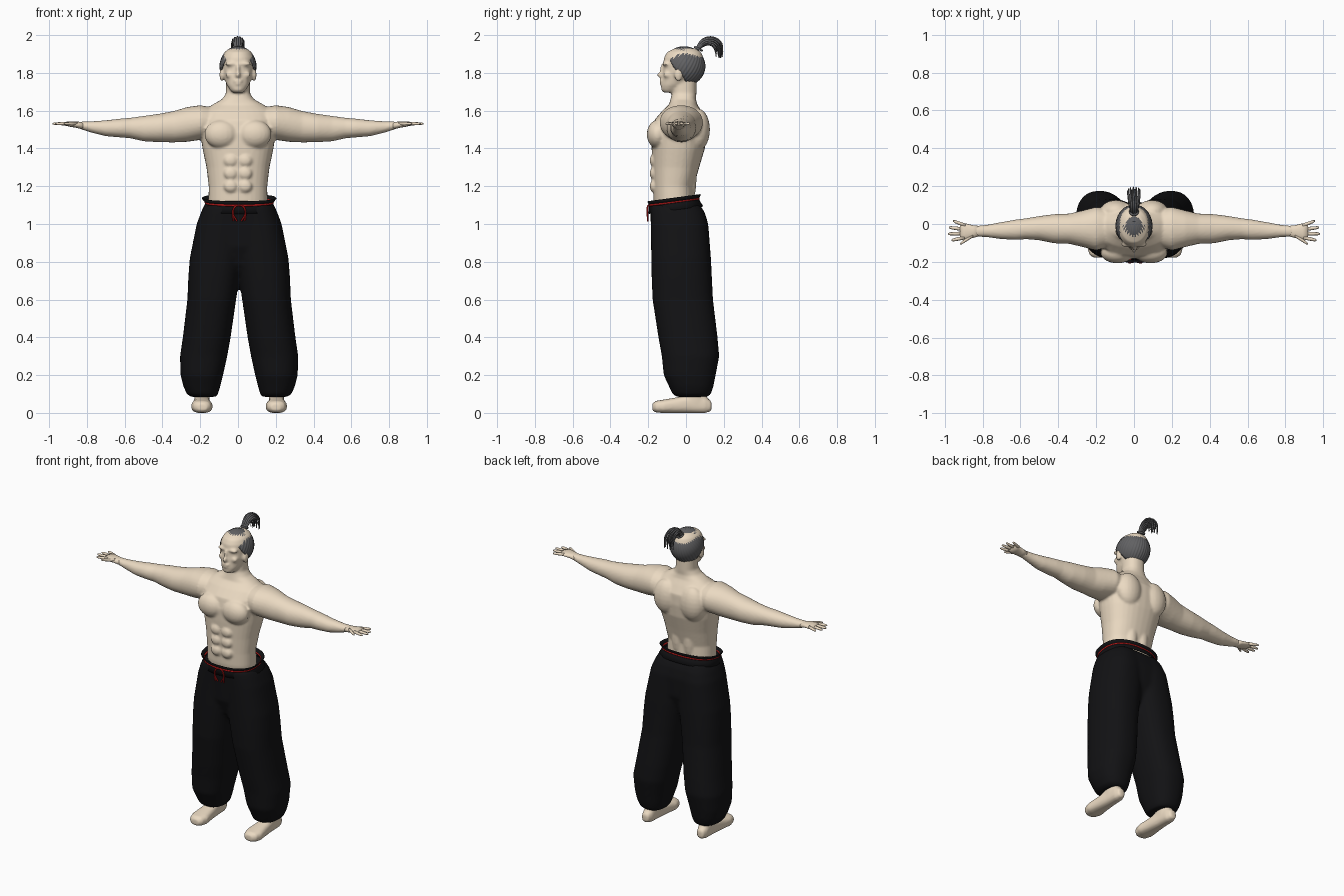
import bpy, bmesh, math, random
from mathutils import Matrix, Vector

if "Cube" in bpy.data.objects:
    bpy.data.objects.remove(bpy.data.objects["Cube"])

random.seed(4)


def material(name, rgb):
    m = bpy.data.materials.new(name)
    m.diffuse_color = (*rgb, 1)
    m.use_nodes = True
    m.node_tree.nodes["Principled BSDF"].inputs["Base Color"].default_value = m.diffuse_color
    return m


SKIN = material("skin", (0.83, 0.70, 0.54))
CLOTH = material("black_cloth", (0.006, 0.006, 0.007))
RED = material("red_cord", (0.5, 0.01, 0.01))
HAIR = material("grey_hair", (0.12, 0.12, 0.125))


def loft(bm, rings, axis="z", n=32, p=2.3, tilt=0, cap=True, sides=(1,)):
    """Rounded rings (t, u0, u1, v0, v1) stacked along an axis; sides mirrors in x."""
    for s in sides:
        loops = []
        for t, u0, u1, v0, v1 in rings:
            loop = []
            for i in range(n):
                c, d = math.cos(math.tau * i / n), math.sin(math.tau * i / n)
                u = (u0 + u1) / 2 + (u1 - u0) / 2 * math.copysign(abs(c) ** (2 / p), c)
                v = (v0 + v1) / 2 + (v1 - v0) / 2 * math.copysign(abs(d) ** (2 / p), d)
                x, y, z = {"x": (t, u, v), "y": (u, t, v), "z": (u, v, t + tilt * v)}[axis]
                loop.append(bm.verts.new((s * x, y, z)))
            loops.append(loop)
        for a, b in zip(loops, loops[1:]):
            for i in range(n):
                j = (i + 1) % n
                bm.faces.new((a[i], a[j], b[j], b[i]))
        if cap:
            bm.faces.new(loops[0])
            bm.faces.new(loops[-1])


def wide(rows):
    """(z, half width, front, back) to rings centred on x = 0."""
    return [(z, -w, w, f, b) for z, w, f, b in rows]


def limb(rows):
    """(x, y, z, ry, rz) to rings along x."""
    return [(x, y - ry, y + ry, z - rz, z + rz) for x, y, z, ry, rz in rows]


def blob(bm, pos, r, sides=(1,)):
    for s in sides:
        m = Matrix.Translation((s * pos[0], pos[1], pos[2])) @ Matrix.Diagonal((*r, 1))
        bmesh.ops.create_uvsphere(bm, u_segments=20, v_segments=12, radius=1, matrix=m)


def finish(name, bm, mat, voxel=0, smooth=5, thick=0):
    bmesh.ops.recalc_face_normals(bm, faces=bm.faces)
    me = bpy.data.meshes.new(name)
    bm.to_mesh(me)
    bm.free()
    ob = bpy.data.objects.new(name, me)
    bpy.context.collection.objects.link(ob)
    if voxel:
        r = ob.modifiers.new("merge", "REMESH")
        r.mode, r.voxel_size = "VOXEL", voxel
        sm = ob.modifiers.new("soften", "SMOOTH")
        sm.factor, sm.iterations = 0.5, smooth
    if thick:
        ob.modifiers.new("thickness", "SOLIDIFY").thickness = thick
    return bake(ob, name, mat)


def bake(ob, name, mat):
    dg = bpy.context.evaluated_depsgraph_get()
    me = bpy.data.meshes.new_from_object(ob.evaluated_get(dg))
    bpy.data.objects.remove(ob)
    me.materials.clear()
    me.materials.append(mat)
    me.polygons.foreach_set("use_smooth", [True] * len(me.polygons))
    out = bpy.data.objects.new(name, me)
    bpy.context.collection.objects.link(out)
    return out


def cords(name, paths, r, mat, cyclic=False, taper=1.0):
    cu = bpy.data.curves.new(name, "CURVE")
    cu.dimensions, cu.bevel_depth, cu.bevel_resolution = "3D", r, 2
    cu.use_fill_caps = True
    for pts in paths:
        sp = cu.splines.new("BEZIER")
        sp.bezier_points.add(len(pts) - 1)
        sp.resolution_u, sp.use_cyclic_u = 5, cyclic
        for i, (bp, q) in enumerate(zip(sp.bezier_points, pts)):
            bp.co = q
            bp.handle_left_type = bp.handle_right_type = "AUTO"
            bp.radius = 1 + (taper - 1) * (i / (len(pts) - 1)) ** 2
    ob = bpy.data.objects.new(name + "_curve", cu)
    bpy.context.collection.objects.link(ob)
    return bake(ob, name, mat)


LR = (1, -1)

# Body: torso, neck, head and arms fused into one skin
bm = bmesh.new()
loft(bm, wide([(1.0, .15, -.15, .06), (1.12, .156, -.172, .045), (1.2, .155, -.174, .042),
               (1.3, .167, -.178, .07), (1.4, .188, -.182, .10), (1.48, .2, -.182, .11),
               (1.55, .2, -.168, .108), (1.6, .185, -.125, .08), (1.632, .135, -.09, .06),
               (1.66, .085, -.082, .053), (1.69, .064, -.075, .055), (1.8, .062, -.07, .055)]))
loft(bm, limb([(.1, -.02, 1.53, .09, .08), (.2, -.025, 1.537, .115, .092), (.27, -.025, 1.527, .097, .092),
               (.34, -.025, 1.515, .08, .083), (.42, -.025, 1.508, .077, .075), (.5, -.022, 1.505, .064, .067),
               (.57, -.025, 1.508, .055, .054), (.62, -.03, 1.508, .054, .05), (.7, -.035, 1.507, .045, .042),
               (.78, -.037, 1.514, .032, .029), (.84, -.038, 1.523, .028, .019)]), "x", 28, 2.1, sides=LR)
loft(bm, wide([(1.695, .028, -.118, -.06), (1.71, .042, -.131, -.03), (1.735, .058, -.132, 0),
               (1.76, .069, -.129, .05), (1.79, .078, -.126, .075), (1.82, .083, -.121, .088),
               (1.85, .086, -.12, .092), (1.88, .085, -.117, .092), (1.91, .072, -.1, .08),
               (1.93, .045, -.06, .05)]), p=2.1)
blob(bm, (.088, -.15, 1.475), (.09, .058, .075), LR)            # chest muscles
for z in (1.2, 1.268, 1.336):
    blob(bm, (.038, -.172, z), (.036, .02, .033), LR)           # stomach muscles
blob(bm, (.095, .065, 1.5), (.085, .062, .11), LR)              # shoulder blades
blob(bm, (.04, .0, 1.24), (.05, .056, .16), LR)                 # lower back
blob(bm, (0, -.132, 1.79), (.013, .021, .018))                  # nose tip
blob(bm, (0, -.124, 1.815), (.01, .014, .035))                  # nose bridge
blob(bm, (.034, -.108, 1.848), (.036, .016, .011), LR)          # brows
blob(bm, (.045, -.098, 1.79), (.022, .022, .018), LR)           # cheekbones
blob(bm, (0, -.128, 1.757), (.026, .013, .009))                 # upper lip
blob(bm, (0, -.127, 1.742), (.022, .013, .008))                 # lower lip
blob(bm, (.086, -.04, 1.79), (.012, .022, .036), LR)            # ears
finish("body", bm, SKIN, .0075, 4)

# Hands with spread fingers
bm = bmesh.new()
loft(bm, limb([(.81, -.037, 1.518, .026, .021), (.85, -.04, 1.525, .033, .017),
               (.89, -.04, 1.529, .043, .014), (.92, -.038, 1.531, .036, .009)]), "x", 20, 2.2, sides=LR)
for x0, y0, x1, y1 in ((.895, -.072, .965, -.086), (.9, -.05, .983, -.052),
                       (.9, -.028, .978, -.018), (.89, -.008, .955, .016), (.85, -.06, .92, -.106)):
    loft(bm, limb([(x0 + (x1 - x0) * t, y0 + (y1 - y0) * t, 1.531, r, r * .9)
                   for t, r in ((0, .010), (.5, .0095), (.85, .008), (1, .004))]), "x", 10, 2, sides=LR)
finish("hands", bm, SKIN)

# Feet and ankles
bm = bmesh.new()
loft(bm, [(-.178, .17, .22, .012, .048), (-.162, .152, .242, .003, .063), (-.12, .14, .254, -.001, .07),
          (-.05, .15, .246, -.001, .082), (.03, .158, .238, -.001, .1), (.1, .163, .234, -.001, .09),
          (.135, .178, .222, .01, .06)], "y", 28, 2.6, sides=LR)
loft(bm, [(.05, .158, .238, -.02, .11), (.2, .155, .238, -.02, .11)], sides=LR)
feet = finish("feet", bm, SKIN, .008, 3)

# Baggy trousers: two legs and the hips fused together
bm = bmesh.new()
loft(bm, [(.085, .122, .255, -.05, .115), (.1, .112, .277, -.072, .132), (.14, .1, .295, -.09, .145),
          (.2, .085, .31, -.118, .157), (.3, .063, .313, -.128, .176), (.4, .045, .298, -.146, .167),
          (.6, .016, .274, -.177, .143), (.72, -.002, .269, -.182, .137), (.82, -.02, .261, -.184, .132),
          (1.0, -.03, .225, -.186, .118), (1.06, -.03, .202, -.187, .1), (1.1, -.02, .18, -.186, .075)],
     n=40, p=2.35, sides=LR)
loft(bm, wide([(.7, .08, -.07, .04), (.78, .17, -.14, .08), (.88, .22, -.178, .115), (1.0, .224, -.186, .116),
               (1.06, .203, -.19, .1), (1.1, .182, -.19, .075)]), n=40, p=2.5)
trousers = finish("trousers", bm, CLOTH, .011, 5)

# Flared waistband, higher at the back
bm = bmesh.new()
loft(bm, wide([(1.08, .19, -.192, .086), (1.11, .176, -.19, .068), (1.127, .174, -.19, .062),
               (1.136, .183, -.194, .067), (1.148, .193, -.199, .074)]),
     n=48, p=2.4, tilt=.135, cap=False)
waistband = finish("waistband", bm, CLOTH, thick=.006)

# Red cord round the waist, tied in front
ring = []
for i in range(24):
    a = math.tau * i / 24
    c, s = math.cos(a), math.sin(a)
    y = -.064 + .131 * math.copysign(abs(s) ** .84, s)
    ring.append((.178 * math.copysign(abs(c) ** .84, c), y, 1.125 + .135 * y))
belt = cords("belt_cord", [ring], .006, RED, True)
knot = cords("cord_ends", [[(0, -.198, 1.1), (s * .022, -.203, 1.092), (s * .033, -.204, 1.06),
                            (s * e, -.202, 1.015)] for s in LR for e in (.03, .012)], .0045, RED)
for ob in (feet, trousers, waistband, belt, knot):
    ob.location.x = .006

# Combed hair cap, its strands converging on the tie
LINE = [(0, 88), (30, 90), (45, 95), (65, 107), (80, 113), (90, 119), (105, 119), (120, 128), (140, 130), (180, 128)]


def hairline(a):
    for (a0, t0), (a1, t1) in zip(LINE, LINE[1:]):
        if a <= a1:
            return t0 + (t1 - t0) * (a - a0) / (a1 - a0)
    return LINE[-1][1]


bm = bmesh.new()
tilt = math.radians(30)
pole = Vector((0, math.sin(tilt), math.cos(tilt)))
front = Vector((0, -math.cos(tilt), math.sin(tilt)))
N, K = 144, 16
rows = []
for k in range(1, K + 1):
    row = []
    for i in range(N):
        a = math.tau * i / N
        end = math.radians(hairline(abs(math.degrees(a) if a <= math.pi else math.degrees(a) - 360)))
        th = end * k / K
        d = pole * math.cos(th) + (front * math.cos(a) + Vector((math.sin(a), 0, 0))) * math.sin(th)
        g = 1.0 - .03 * (1 - abs(math.sin(18 * a))) ** 2 * math.sin(th)
        row.append(bm.verts.new((d.x * .098 * g, -.01 + d.y * .113 * g, 1.835 + d.z * .106 * g)))
    rows.append(row)
for r0, r1 in zip(rows, rows[1:]):
    for i in range(N):
        j = (i + 1) % N
        bm.faces.new((r0[i], r0[j], r1[j], r1[i]))
bm.faces.new(rows[0])
finish("hair_cap", bm, HAIR, thick=.006)

# Ponytail: curved strands fanning out from the tie
strands = []
for i in range(26):
    a, q = math.tau * i / 26, (0.35, 1.0)[i % 2]
    dx, dz = q * math.cos(a), q * math.sin(a)
    e = random.uniform(-.02, .025)
    strands.append([(dx * .012, .055 + dz * .008, 1.90), (dx * .016, .076 - dz * .012, 1.943),
                    (dx * .026, .122 - dz * .008, 1.968 + dz * .019),
                    (dx * .032, .166 + dz * .016, 1.948 + dz * .018),
                    (dx * .03, .178 + dz * .018, 1.895 + e)])
cords("ponytail", strands, .0075, HAIR, taper=.25)
cords("hair_tie", [[(.02 * math.cos(a), .066 + .018 * math.sin(a), 1.927 - .009 * math.sin(a))
                    for a in (math.tau * i / 8 for i in range(8))]], .006, HAIR, True)
